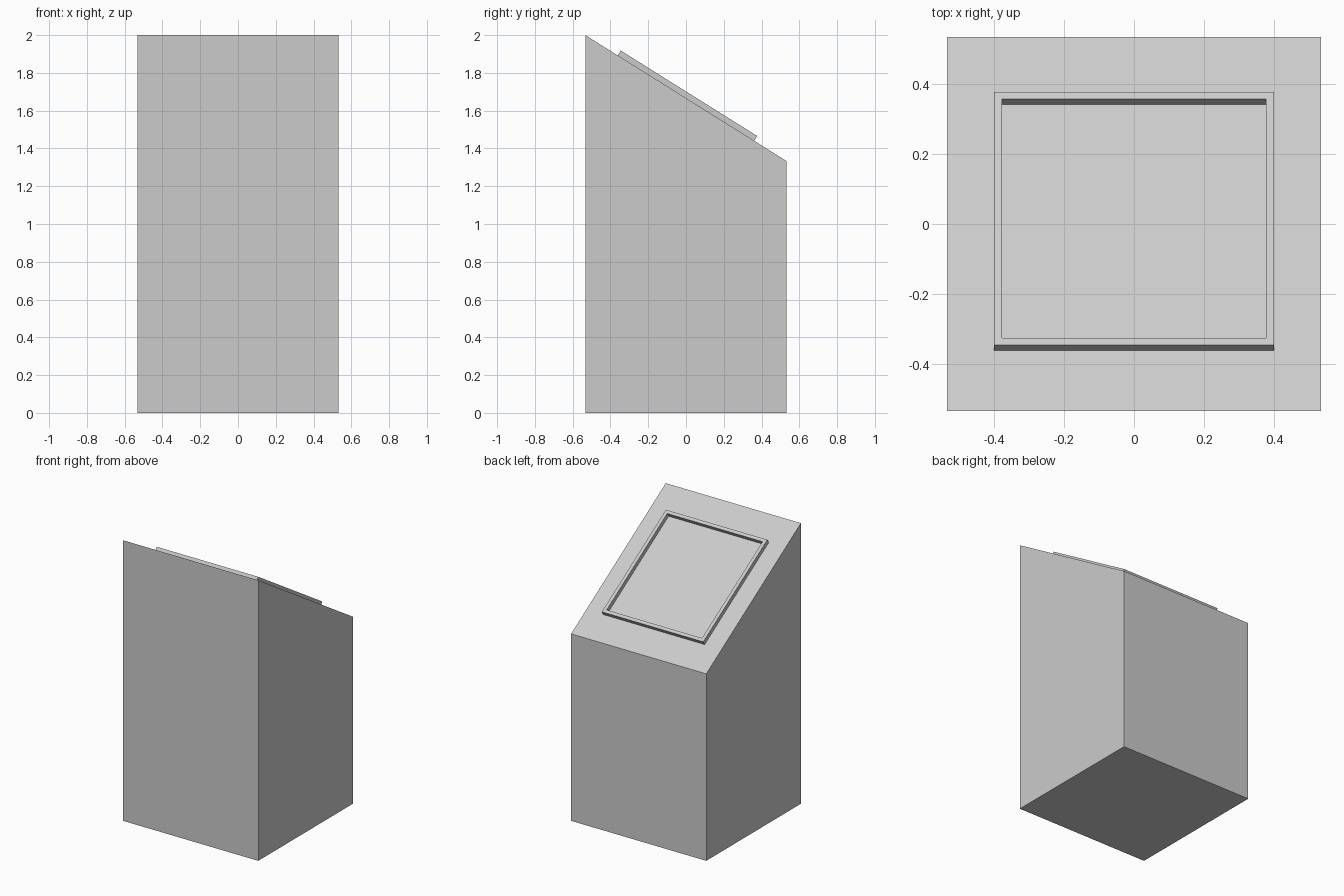
import bpy, bmesh
from math import atan2, cos
from mathutils import Matrix

if "Cube" in bpy.data.objects:
    bpy.data.objects.remove(bpy.data.objects["Cube"])

HALF, Z_FRONT, Z_BACK = 0.533, 2.0, 1.333
SLOPE = atan2(Z_FRONT - Z_BACK, 2 * HALF)


def extruded(name, loops, height, matrix=Matrix()):
    """Extrude a planar face (one loop) or ring (two matching loops) along local z."""
    bm = bmesh.new()
    rings = [[bm.verts.new(p) for p in loop] for loop in loops]
    if len(rings) == 1:
        faces = [bm.faces.new(rings[0])]
    else:
        a, b = rings
        n = len(a)
        faces = [bm.faces.new((a[i], a[(i + 1) % n], b[(i + 1) % n], b[i])) for i in range(n)]
    geom = bmesh.ops.extrude_face_region(bm, geom=faces, use_keep_orig=True)["geom"]
    top = [v for v in geom if isinstance(v, bmesh.types.BMVert)]
    bmesh.ops.translate(bm, verts=top, vec=(0, 0, height))
    bmesh.ops.recalc_face_normals(bm, faces=bm.faces)
    mesh = bpy.data.meshes.new(name)
    bm.to_mesh(mesh)
    bm.free()
    obj = bpy.data.objects.new(name, mesh)
    obj.matrix_world = matrix
    bpy.context.collection.objects.link(obj)
    return obj


def rectangle(x, y):
    return [(-x, -y, 0), (x, -y, 0), (x, y, 0), (-x, y, 0)]


# Pedestal with a sloped top: box whose back top edge is lowered
body = extruded("pedestal_body", [rectangle(HALF, HALF)], Z_FRONT)
for v in body.data.vertices:
    if v.co.z > 1 and v.co.y > 0:
        v.co.z = Z_BACK

# Thin raised border lying on the slope
on_slope = Matrix.Translation((0, 0, (Z_FRONT + Z_BACK) / 2)) @ Matrix.Rotation(-SLOPE, 4, 'X')
outer = rectangle(0.40, 0.361 / cos(SLOPE))
inner = rectangle(0.376, 0.341 / cos(SLOPE))
extruded("panel_border", [outer, inner], 0.03, on_slope)
